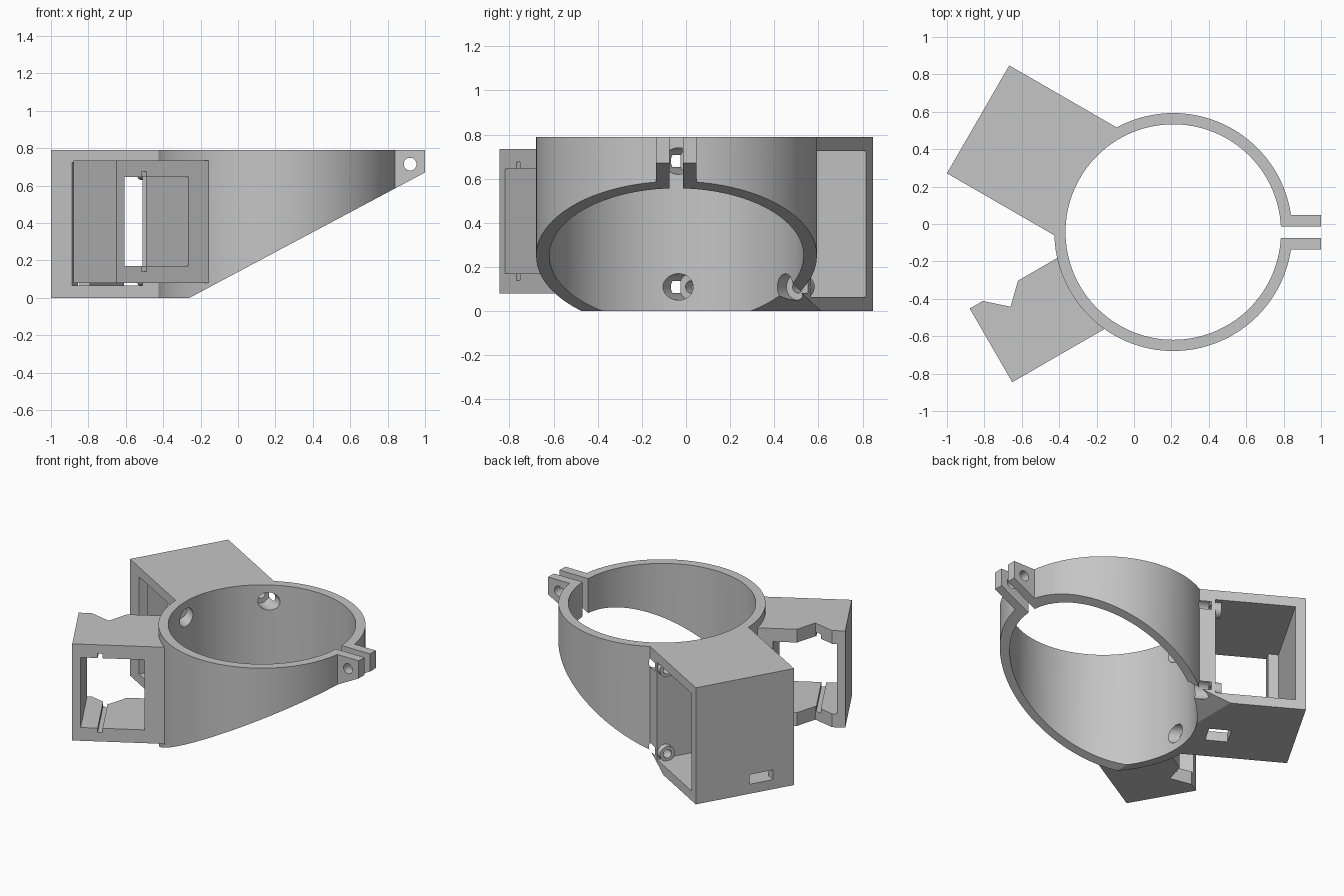
import bpy, bmesh, math
from mathutils import Matrix, Vector

if "Cube" in bpy.data.objects:
    bpy.data.objects.remove(bpy.data.objects["Cube"])

HEIGHT = 0.79
CENTRE = Vector((0.21, -0.043, 0))
R_OUT, R_IN = 0.636, 0.576

grey = bpy.data.materials.new("light grey plastic")
grey.use_nodes = True
grey.diffuse_color = (0.56, 0.56, 0.56, 1)
grey.node_tree.nodes["Principled BSDF"].inputs["Base Color"].default_value = grey.diffuse_color


def radial(degrees):
    """Frame at the ring centre whose local x points outward at this angle."""
    return Matrix.Translation(CENTRE) @ Matrix.Rotation(math.radians(degrees), 4, "Z")


WORLD = Matrix.Identity(4)
LARGE, SMALL = radial(150), radial(210)
ALONG_X = Matrix.Rotation(math.pi / 2, 4, "Y")
ALONG_Y = Matrix.Rotation(math.pi / 2, 4, "X")


def finish(name, bm, matrix):
    bm.transform(matrix)
    bm.normal_update()
    bmesh.ops.recalc_face_normals(bm, faces=bm.faces)
    if bm.calc_volume(signed=True) < 0:
        bmesh.ops.reverse_faces(bm, faces=bm.faces)
    mesh = bpy.data.meshes.new(name)
    bm.to_mesh(mesh)
    bm.free()
    mesh.materials.append(grey)
    obj = bpy.data.objects.new(name, mesh)
    bpy.context.collection.objects.link(obj)
    return obj


def prism(name, outline, low, high, matrix=WORLD):
    bm = bmesh.new()
    base = bm.faces.new([bm.verts.new((x, y, low)) for x, y in outline])
    new = bmesh.ops.extrude_face_region(bm, geom=[base])["geom"]
    top = [v for v in new if isinstance(v, bmesh.types.BMVert)]
    bmesh.ops.translate(bm, verts=top, vec=(0, 0, high - low))
    return finish(name, bm, matrix)


def box(name, x, y, z, matrix=WORLD):
    corners = [(x[0], y[0]), (x[1], y[0]), (x[1], y[1]), (x[0], y[1])]
    return prism(name, corners, z[0], z[1], matrix)


def cylinder(name, radius, length, matrix, sides=32):
    bm = bmesh.new()
    bmesh.ops.create_cone(bm, cap_ends=True, segments=sides, radius1=radius,
                          radius2=radius, depth=length)
    return finish(name, bm, matrix)


def rod(name, radius, start, end, v, z, frame):
    """Cylinder running outward from start to end in a radial frame."""
    place = Matrix.Translation(((start + end) / 2, v, z))
    return cylinder(name, radius, end - start, frame @ place @ ALONG_X)


def cut(part, cutters):
    bpy.ops.object.select_all(action="DESELECT")
    bpy.context.view_layer.objects.active = part
    part.select_set(True)
    for cutter in cutters:
        cutter.hide_render = True
        mod = part.modifiers.new("cut", "BOOLEAN")
        mod.operation, mod.solver, mod.object = "DIFFERENCE", "EXACT", cutter
        bpy.ops.object.modifier_apply(modifier=mod.name)
    bpy.ops.object.shade_smooth_by_angle(angle=math.radians(25))


# Shared cutters: sloping underside, bore, ring body
upright = Matrix.Translation(CENTRE + Vector((0, 0, HEIGHT / 2)))
slope = prism("slope_cutter", [(-0.26, 0), (1.2, 0.777), (1.2, -0.5), (-0.26, -0.5)],
              -2, 2, ALONG_Y)
bore = cylinder("bore_cutter", R_IN, 2, upright, 128)
ring_space = cylinder("ring_space_cutter", R_OUT - 0.005, 2, upright, 128)

# Four screw holes with wide recesses on the ring side
recesses, shafts, spots = [], [], [(v, z) for v in (-0.28, 0.28) for z in (0.11, 0.68)]
for v, z in spots:
    recesses.append(rod("recess_cutter", 0.06, 0.4, 0.615, v, z, LARGE))
    shafts.append(rod("shaft_cutter", 0.028, 0.4, 0.8, v, z, LARGE))

# Clamp ring with a slit
slit = box("slit_cutter", (0.6, 1.2), (-0.074, -0.013), (-1, 2))
ring = cylinder("clamp_ring", R_OUT, HEIGHT, upright, 128)
cut(ring, [bore, slope, slit] + recesses + shafts)

# Clamp ears with a bolt hole
bolt = cylinder("bolt_cutter", 0.034, 1,
                Matrix.Translation((0.92, 0, 0.715)) @ ALONG_Y)
for name, y in (("back_ear", (-0.013, 0.048)), ("front_ear", (-0.135, -0.074))):
    ear = box(name, (0.77, 1.0), y, (0.3, HEIGHT))
    cut(ear, [bore, slope, bolt])

# Large housing: tube open at both sides, with a lip and two small slots
housing = box("large_housing", (0.45, 1.205), (-0.333, 0.333), (0, HEIGHT), LARGE)
inside = (0.065, 0.725)
cut(housing, [
    ring_space, slope,
    box("cavity_cutter", (0.64, 1.14), (-0.5, 0.27), inside, LARGE),
    box("lip_cutter", (0.64, 1.075), (0.2, 0.5), inside, LARGE),
    box("outer_slot_cutter", (1.1, 1.3), (0.03, 0.19), (0.065, 0.13), LARGE),
    box("floor_slot_cutter", (0.66, 0.80), (0.0, 0.14), (-0.1, 0.1), LARGE),
] + recesses + shafts)

# Screw bosses inside the housing
for v, z in spots:
    boss = rod("screw_boss", 0.05, 0.63, 0.68, v, z, LARGE)
    cut(boss, shafts)

# Small bracket: notched block with a grooved window
outline = [(0.45, -0.19), (0.849, -0.19), (0.953, -0.089), (1.066, -0.19),
           (1.147, -0.19), (1.147, 0.265), (0.45, 0.265)]
bracket = prism("small_bracket", outline, 0.08, 0.735, SMALL)
cut(bracket, [
    ring_space,
    box("window_cutter", (0.70, 1.095), (-0.5, 0.5), (0.17, 0.645), SMALL),
    box("groove_cutter", (0.96, 0.99), (-0.5, 0.5), (0.14, 0.675), SMALL),
])

# Remove the helpers once every cut is applied
for obj in list(bpy.data.objects):
    if obj.name.split(".")[0].endswith("_cutter"):
        bpy.data.objects.remove(obj)
